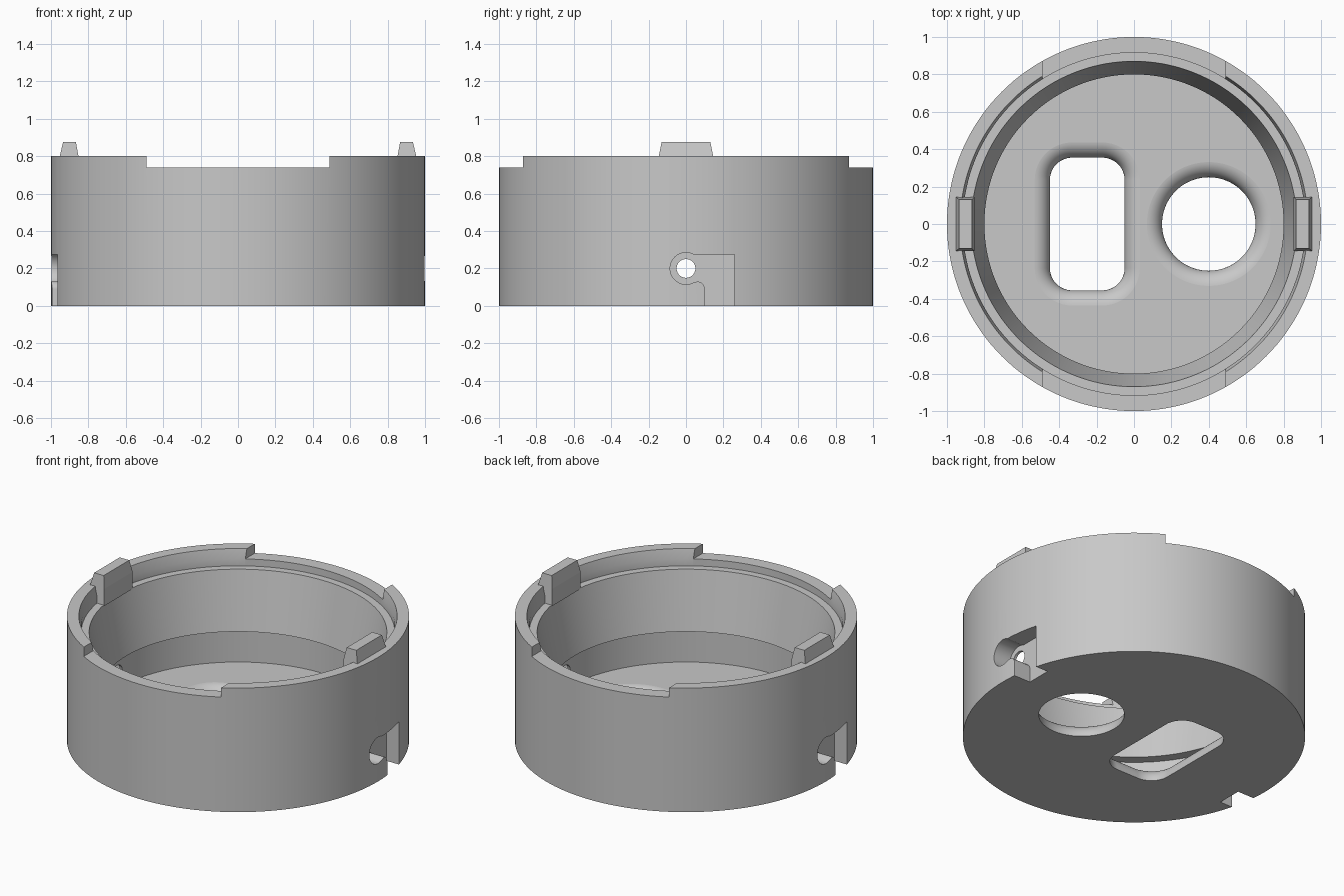
import bpy, bmesh
from math import cos, sin, pi, radians
from mathutils import Matrix

old = bpy.data.objects.get("Cube")
if old:
    bpy.data.objects.remove(old, do_unlink=True)

grey = bpy.data.materials.new("plain_grey")
grey.use_nodes = True
COLOUR = (0.58, 0.58, 0.58, 1)
grey.diffuse_color = COLOUR
grey.node_tree.nodes["Principled BSDF"].inputs["Base Color"].default_value = COLOUR

FLOOR, SHELF, LEDGE, NOTCH, RIM = 0.10, 0.325, 0.695, 0.74, 0.80


def make_object(name, bm):
    bmesh.ops.remove_doubles(bm, verts=bm.verts, dist=1e-5)
    bmesh.ops.recalc_face_normals(bm, faces=bm.faces)
    mesh = bpy.data.meshes.new(name)
    bm.to_mesh(mesh)
    bm.free()
    mesh.materials.append(grey)
    obj = bpy.data.objects.new(name, mesh)
    bpy.context.collection.objects.link(obj)
    return obj


def outline(cx, hx, hy, r, steps):
    """Rounded rectangle; a circle when hx and hy are zero."""
    points = []
    for q, (sx, sy) in enumerate([(1, 1), (-1, 1), (-1, -1), (1, -1)]):
        for i in range(steps + 1):
            a = (q + i / steps) * pi / 2
            points.append((cx + sx * hx + r * cos(a), sy * hy + r * sin(a)))
    return points


def loft(name, rings):
    """Skin a stack of equal rings of 3D points and cap both ends."""
    bm = bmesh.new()
    loops = [[bm.verts.new(p) for p in ring] for ring in rings]
    n = len(loops[0])
    for a, b in zip(loops, loops[1:]):
        for i in range(n):
            j = (i + 1) % n
            bm.faces.new((a[i], a[j], b[j], b[i]))
    bm.faces.new(loops[0][::-1])
    bm.faces.new(loops[-1])
    return make_object(name, bm)


def stack(name, cx, hx, hy, profile, steps):
    return loft(name, [[(x, y, z) for x, y in outline(cx, hx, hy, r, steps)]
                       for r, z in profile])


def turn(obj, angle):
    obj.data.transform(Matrix.Rotation(angle, 4, "Z"))
    return obj


def cut(target, cutter):
    cutter.hide_render = True
    mod = target.modifiers.new("cut", "BOOLEAN")
    mod.operation, mod.solver, mod.object = "DIFFERENCE", "EXACT", cutter
    bpy.context.view_layer.objects.active = target
    bpy.ops.object.modifier_apply(modifier=mod.name)
    bpy.data.objects.remove(cutter, do_unlink=True)


# Round cup: outer wall, lip, ledge, tapered inner wall, undercut and floor
body = stack("cup_body", 0, 0, 0, [
    (1, 0), (1, RIM), (0.93, RIM), (0.916, NOTCH), (0.916, LEDGE), (0.87, LEDGE),
    (0.8, SHELF), (0.862, SHELF), (0.862, FLOOR)], 36)

# Lowered lip at the front and back
bm = bmesh.new()
bmesh.ops.create_cube(bm, size=1, matrix=Matrix.Translation((0, 0, NOTCH + 0.5))
                      @ Matrix.Diagonal((0.98, 3, 1, 1)))
cut(body, make_object("lip_notch_cutter", bm))

# Floor openings with a broad rounded upper edge
flare = 0.09
arc = [radians(a) for a in range(0, 91, 6)]


def opening_profile(r):
    return ([(r, -0.1)]
            + [(r + flare * (1 - cos(t)), FLOOR - flare + flare * 1.005 * sin(t)) for t in arc]
            + [(r + flare, 0.3)])


cut(body, stack("slot_cutter", -0.25, 0.08, 0.235, opening_profile(0.12), 12))
cut(body, stack("round_hole_cutter", 0.4, 0, 0, opening_profile(0.25), 20))

# Angled side channels, open at the bottom, each with a small through hole
ring = [(0.085 * cos(radians(a)), 0.2 + 0.085 * sin(radians(a))) for a in range(62, 299, 8)]
bend = [(0.06 + 0.04 * sin(radians(a)), 0.09 + 0.04 * cos(radians(a))) for a in range(0, 91, 9)]
channel = ring + bend + [(0.1, -0.1), (0.26, -0.1), (0.26, 0.275)]
pin = [(0.05 * cos(i * pi / 24), 0.2 + 0.05 * sin(i * pi / 24)) for i in range(48)]
for angle in (0, pi):
    for name, shape, inner in (("channel_cutter", channel, 0.878), ("pin_cutter", pin, 0.75)):
        cutter = loft(name, [[(x, y, z) for y, z in shape] for x in (inner, 1.1)])
        cut(body, turn(cutter, angle))

# Snap tabs standing on the ledge, hooked over the lip
tab = [(0.853, LEDGE - 0.005), (0.92, LEDGE - 0.005), (0.93, 0.78), (0.953, RIM),
       (0.935, 0.877), (0.867, 0.877), (0.853, RIM)]
for name, angle in (("left_tab", 0), ("right_tab", pi)):
    ends = []
    for side in (-1, 1):
        # The ends lean inwards towards the top
        ends.append([(x, side * (0.13 if z > 0.85 else 0.145), z) for x, z in tab])
    turn(loft(name, ends), angle)

# Smooth round walls, crisp edges, flat floor
bpy.ops.object.select_all(action="DESELECT")
body.select_set(True)
bpy.context.view_layer.objects.active = body
bpy.ops.object.shade_smooth_by_angle(angle=radians(20))
weighted = body.modifiers.new("flat_floor_shading", "WEIGHTED_NORMAL")
weighted.keep_sharp = True
weighted.weight = 100
